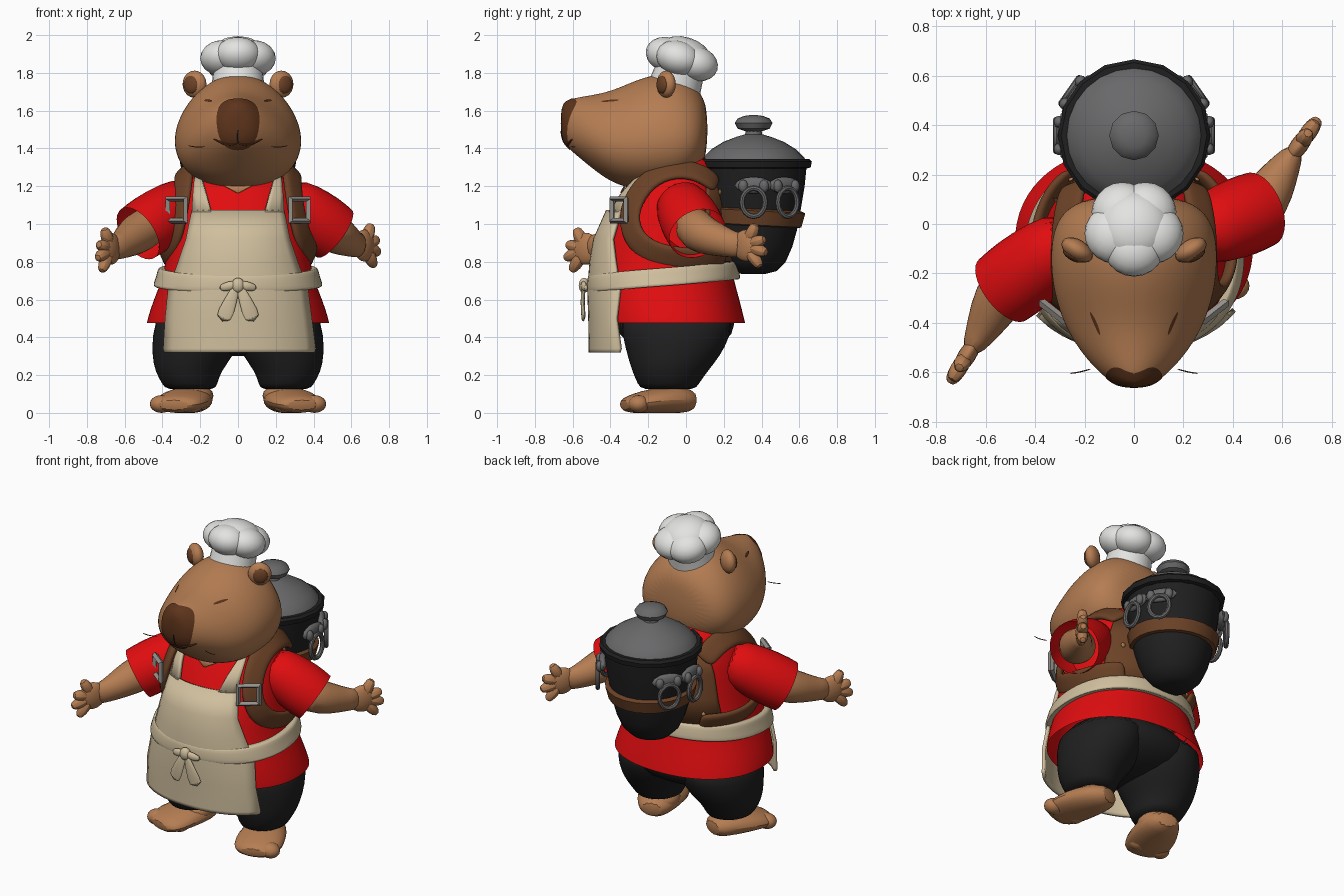
import bpy, bmesh, math
from math import sin, cos, pi, radians
from mathutils import Vector, Matrix
from mathutils.bvhtree import BVHTree

cube = bpy.data.objects.get("Cube")
if cube:
    bpy.data.objects.remove(cube)


def material(name, *rgb):
    m = bpy.data.materials.new(name)
    m.use_nodes = True
    m.diffuse_color = (*rgb, 1)
    m.node_tree.nodes["Principled BSDF"].inputs["Base Color"].default_value = (*rgb, 1)
    return m


FUR = material("tan fur", .46, .205, .085)
DARK = material("dark brown", .11, .034, .011)
LEATHER = material("brown leather", .15, .055, .02)
RED = material("red cloth", .75, .004, .005)
CREAM = material("cream cloth", .63, .52, .34)
BLACK = material("black", .014, .014, .015)
GREY = material("grey metal", .14, .14, .145)
STEEL = material("pale steel", .3, .28, .26)
WHITE = material("white cloth", .77, .77, .76)


def finish(name, bm, mat, sub=0, thick=0, angle=40):
    bmesh.ops.recalc_face_normals(bm, faces=bm.faces)
    me = bpy.data.meshes.new(name)
    bm.to_mesh(me)
    bm.free()
    me.materials.append(mat)
    ob = bpy.data.objects.new(name, me)
    bpy.context.collection.objects.link(ob)
    if thick:
        s = ob.modifiers.new("thickness", 'SOLIDIFY')
        s.thickness, s.offset = thick, 0
    if sub:
        s = ob.modifiers.new("smooth", 'SUBSURF')
        s.levels = s.render_levels = sub
    bpy.ops.object.select_all(action='DESELECT')
    ob.select_set(True)
    bpy.context.view_layer.objects.active = ob
    bpy.ops.object.shade_smooth_by_angle(angle=radians(angle))
    return ob


def loft(name, rings, mat, caps=(True, True), closed=True, sub=1, thick=0, loop=False):
    bm = bmesh.new()
    vs = [[bm.verts.new(p) for p in r] for r in rings]
    n = len(vs[0])
    pairs = list(zip(vs, vs[1:])) + ([(vs[-1], vs[0])] if loop else [])
    for a, b in pairs:
        for i in range(n if closed else n - 1):
            j = (i + 1) % n
            bm.faces.new((a[i], a[j], b[j], b[i]))
    for on, r in zip(caps, (vs[0], vs[-1])):
        if on and closed and not loop:
            bm.faces.new(r)
    return finish(name, bm, mat, sub, thick)


def tube(name, path, radii, mat, caps=(True, True), n=12, sub=1):
    pts = [Vector(p) for p in path]
    rings = []
    for i, p in enumerate(pts):
        t = (pts[min(i + 1, len(pts) - 1)] - pts[max(i - 1, 0)]).normalized()
        s = t.cross(Vector((0, 0, 1)) if abs(t.z) < .95 else Vector((0, 1, 0))).normalized()
        u = s.cross(t)
        a, b = radii[i] if isinstance(radii[i], tuple) else (radii[i],) * 2
        rings.append([p + s * a * cos(k * 2 * pi / n) + u * b * sin(k * 2 * pi / n) for k in range(n)])
    return loft(name, rings, mat, caps, sub=sub)


def ball(name, loc, r, mat, rot=Matrix(), seg=20):
    bm = bmesh.new()
    m = Matrix.Translation(loc) @ rot.to_4x4() @ Matrix.Diagonal((*r, 1))
    bmesh.ops.create_uvsphere(bm, u_segments=seg, v_segments=seg // 2, radius=1, matrix=m)
    return finish(name, bm, mat, angle=60)


def lathe(name, profile, mat, m, n=24):
    rings = [[m @ Vector((r * cos(k * 2 * pi / n), r * sin(k * 2 * pi / n), z)) for k in range(n)] for r, z in profile]
    return loft(name, rings, mat, sub=0)


# Torso: z, half width, front, back
TORSO = [(.475, .485, -.48, .315), (.49, .483, -.482, .312), (.6, .45, -.49, .285), (.72, .395, -.485, .25),
         (.9, .37, -.465, .22), (1.05, .35, -.4, .21), (1.2, .325, -.32, .19), (1.3, .26, -.25, .155),
         (1.365, .19, -.15, .14)]


def section(z):
    z = min(max(z, TORSO[0][0]), TORSO[-1][0])
    for a, b in zip(TORSO, TORSO[1:]):
        if z <= b[0]:
            f = (z - a[0]) / (b[0] - a[0])
            return [p + (q - p) * f for p, q in zip(a, b)][1:]


def around(a, z, off=0):
    w, f, b = section(z)
    e = 2 / 2.2
    sx, sy = math.copysign(abs(cos(a)) ** e, cos(a)), math.copysign(abs(sin(a)) ** e, sin(a))
    return Vector(((w + off) * sx, (f + b) / 2 + ((b - f) / 2 + off) * sy, z))


def surface_y(x, z, side, off):
    w, f, b = section(z)
    k = max(0, 1 - min(1, abs(x) / w) ** 2.2) ** (1 / 2.2)
    return (f + b) / 2 + side * ((b - f) / 2 * k + off)


def shell(name, rows, mat, side=-1, off=.025, thick=.02, n=16):
    rings = []
    for z, x0, x1 in rows:
        xs = [x0 + (x1 - x0) * i / n for i in range(n + 1)]
        rings.append([(x, surface_y(x, z, side, off), z) for x in xs])
    return loft(name, rings, mat, closed=False, sub=0, thick=thick)


ANG = [k * 2 * pi / 32 for k in range(32)]
loft("shirt", [[around(a, s[0]) for a in ANG] for s in TORSO], RED, (False, True))
shell("neck_opening", [(1.165, -.005, .005), (1.2, -.07, .07), (1.235, -.13, .13), (1.27, -.15, .15)],
      FUR, off=.006, thick=.008)

# Apron, straps, waist tie and bow
shell("apron", [(.32, -.385, .4), (.34, -.39, .405), (.5, -.38, .385), (.65, -.365, .365), (.8, -.31, .31),
                (.92, -.27, .27), (1.07, -.24, .24)], CREAM, off=.025)
belt = [(0, -.045), (.03, -.05), (.038, -.04), (.04, 0), (.038, .04), (.03, .05), (0, .045)]
loft("waist_tie", [[around(a, .72 + .035 * sin(a) + dz, off) for a in ANG] for off, dz in belt], CREAM, (False, False))
ball("bow_knot", (0, -.54, .675), (.035, .028, .04), CREAM)
for s in (-1, 1):
    shell("apron_strap", [(z, s * a, s * b) for z, a, b in
                          ((1.06, .14, .24), (1.15, .165, .235), (1.27, .2, .225))], CREAM, off=.025, n=4)
    tube("bow_tail", [(s * .005, -.54, .68), (s * .04, -.55, .59), (s * .085, -.54, .48)],
         [(.012, .02), (.012, .035), (.01, .055)], CREAM)
    tube("bow_loop", [(0, -.54, .685), (s * .05, -.545, .67), (s * .1, -.525, .66)],
         [(.015, .015), (.02, .03), (.01, .015)], CREAM)

# Leather back panels, shoulder straps, buckles
STRAP = [(.24, .17, 1.2), (.265, .08, 1.275), (.285, -.06, 1.3), (.285, -.21, 1.24), (.305, -.31, 1.08),
         (.34, -.29, .93), (.385, -.18, .84), (.385, -.02, .81), (.33, .13, .81), (.24, .21, .82)]
for s in (-1, 1):
    shell("vest_back", [(z, s * a, s * b) for z, a, b in
                        ((.8, .1, .33), (.95, .11, .3), (1.1, .12, .28), (1.25, .12, .23))], LEATHER, 1, .014)
    pts = [Vector((s * x, y, z)) for x, y, z in STRAP]
    ribs = []
    for i, p in enumerate(pts):
        t = (pts[min(i + 1, len(pts) - 1)] - pts[max(i - 1, 0)]).normalized()
        side = t.cross(p - Vector((0, -.1, 1))).normalized()
        ribs.append([p + side * .07 * k for k in (-1, 0, 1)])
    loft("shoulder_strap", ribs, LEATHER, closed=False, sub=2, thick=.045)
    frame = Matrix.Translation((s * .325, -.355, 1.075)) @ Matrix.Rotation(s * radians(38), 4, 'Z')
    bars = []
    for k in range(4):
        c = Vector((cos(pi / 4 + k * pi / 2) * .085, 0, sin(pi / 4 + k * pi / 2) * .082))
        d = c.normalized() * .02
        bars.append([frame @ q for q in (c - d, c + Vector((0, .018, 0)), c + d, c - Vector((0, .018, 0)))])
    loft("buckle", bars, STEEL, sub=0, loop=True)
    for x, z in ((.25, .86), (.23, 1.02), (.19, 1.17)):
        ball("vest_stud", (s * x, surface_y(x, z, 1, .026), z), (.016, .01, .016), FUR, seg=8)

# Trousers and feet
LEG = [(.12, .25, .13, -.235, .05), (.15, .255, .145, -.255, .065), (.22, .265, .175, -.285, .115),
       (.3, .24, .215, -.31, .18), (.4, .22, .235, -.335, .235), (.56, .2, .23, -.36, .265)]
ball("trouser_seat", (0, -.055, .47), (.42, .31, .17), BLACK)
for s in (-1, 1):
    loft("trouser_leg", [[(s * (c + w * cos(a)), (f + b) / 2 + (b - f) / 2 * sin(a), z) for a in ANG]
                         for z, c, w, f, b in LEG], BLACK)
    tube("foot", [(s * .215, .055, .06), (s * .235, -.02, .07), (s * .27, -.12, .07), (s * .305, -.22, .058),
                  (s * .33, -.3, .045), (s * .34, -.335, .04)],
         [(.07, .05), (.115, .075), (.145, .075), (.155, .062), (.135, .048), (.09, .03)], FUR)
    ball("ankle", (s * .245, -.09, .09), (.115, .12, .07), FUR)
    for x, y in ((.245, -.255), (.33, -.275), (.405, -.25)):
        ball("toe", (s * x, y, .047), (.062, .055, .047), FUR)

# Arms: open sleeve, forearm, hand with spread fingers
ARMS = {"left": ((.24, -.05, 1.15), (.51, .06, .95), (.62, .25, .89), (.745, .425, .88)),
        "right": ((-.24, -.04, 1.15), (-.53, -.265, .95), (-.63, -.46, .88), (-.75, -.65, .85))}
for side, joints in ARMS.items():
    sh, el, wr, tip = map(Vector, joints)
    tube(side + "_sleeve", [sh, sh.lerp(el, .35), sh.lerp(el, .75), el], [.12, .155, .168, .16], RED, (True, False), 16)
    tube(side + "_forearm", [sh.lerp(el, .6), el, el.lerp(wr, .5), wr, wr.lerp(tip, .3)],
         [.11, .115, .095, (.06, .07), (.038, .07)], FUR)
    d = (tip - wr).normalized()
    palm = wr + d * .085
    ball(side + "_palm", palm, (.085, .036, .085), FUR, d.to_track_quat('X', 'Z').to_matrix())
    for deg, length in ((62, .135), (18, .13), (-14, .14), (-50, .145)):
        v = d * cos(radians(deg)) + Vector((0, 0, 1)) * sin(radians(deg))
        tube(side + "_finger", [palm + v * .03, palm + v * length * .75, palm + v * length],
             [.042, .036, .02], FUR, n=8)

# Head: y, half width, bottom, top
HEAD = [(-.66, .05, 1.46, 1.615), (-.635, .1, 1.41, 1.655), (-.57, .17, 1.355, 1.672), (-.48, .24, 1.28, 1.685),
        (-.38, .29, 1.21, 1.71), (-.26, .325, 1.18, 1.765), (-.14, .335, 1.18, 1.8), (-.02, .325, 1.2, 1.785),
        (.07, .27, 1.27, 1.71), (.115, .15, 1.38, 1.62)]
head = loft("head", [[(w * cos(a) * (1 - .17 * sin(a)), y, (b + t) / 2 + (t - b) / 2 * sin(a)) for a in ANG]
                     for y, w, b, t in HEAD], FUR, sub=2)
bpy.context.view_layer.update()
tree = BVHTree.FromObject(head, bpy.context.evaluated_depsgraph_get())


def on_face(x, z, lift=.004):
    hit, normal = tree.ray_cast(Vector((x, -2, z)), Vector((0, 1, 0)))[:2]
    return hit + normal * lift if hit else Vector((x, -.5, z))


def face_patch(name, cx, cz, rx, rz, tilt=0, flare=0, power=1):
    rings = []
    for r in (.02, .2, .4, .6, .8, .9, 1):
        ring = []
        for a in ANG:
            c, s = (math.copysign(abs(v) ** power, v) for v in (cos(a), sin(a)))
            x, z = r * rx * c * (1 + flare * s), r * rz * s
            ring.append(on_face(cx + x * cos(tilt) - z * sin(tilt), cz + x * sin(tilt) + z * cos(tilt)))
        rings.append(ring)
    loft(name, rings, DARK, (True, False), sub=0)


face_patch("nose", 0, 1.527, .11, .134, flare=.1, power=.8)
tube("mouth_crease", [on_face(0, z) for z in (1.5, 1.46, 1.425)], [.005] * 3, BLACK, n=6)
for s in (-1, 1):
    face_patch("eye", s * .155, 1.65, .021, .006, s * .1)
    tube("mouth", [on_face(s * x, z) for x, z in ((0, 1.43), (.04, 1.418), (.085, 1.43), (.13, 1.452))],
         [.004, .008, .009, .004], DARK, n=6)
    tube("whisker", [(s * .17, -.585, 1.41), (s * .22, -.6, 1.405), (s * .265, -.605, 1.415)], [.003] * 3, DARK, n=6)
    turn = Matrix.Rotation(s * radians(32), 3, 'Z')
    ball("ear", (s * .23, -.105, 1.74), (.07, .042, .072), FUR, turn)
    ball("ear_inner", Vector((s * .235, -.105, 1.738)) + turn @ Vector((0, -.026, 0)), (.045, .02, .048), LEATHER, turn)

# Chef hat, tipped backwards
hat = Matrix.Translation((0, -.012, 1.88)) @ Matrix.Rotation(radians(-17), 4, 'X')
lathe("hat_band", [(.14, -.16), (.132, -.08), (.128, 0)], WHITE, hat)
ball("hat_crown", hat @ Vector((0, 0, .01)), (.15, .15, .1), WHITE, hat.to_3x3())
for k in range(5):
    a = k * 2 * pi / 5 - pi / 2
    ball("hat_puff", hat @ Vector((.088 * cos(a), .088 * sin(a), -.01)), (.122, .116, .092), WHITE,
         hat.to_3x3() @ Matrix.Rotation(a + pi / 2, 3, 'Z'))

# Cooking pot carried on the back
pot = Matrix.Translation((0, .358, 0))
lathe("pot_body", [(.06, .735), (.12, .75), (.17, .8), (.205, .88), (.23, .97), (.25, 1.08), (.27, 1.2), (.28, 1.3)],
      BLACK, pot)
lathe("pot_rim", [(.27, 1.29), (.302, 1.3), (.308, 1.33), (.295, 1.345), (.25, 1.345)], BLACK, pot, 16)
lathe("pot_lid", [(.275, 1.335), (.27, 1.35), (.225, 1.395), (.16, 1.435), (.09, 1.462), (.045, 1.475), (.04, 1.505)],
      GREY, pot)
lathe("lid_knob", [(.04, 1.49), (.085, 1.505), (.1, 1.535), (.085, 1.558), (.05, 1.572), (.015, 1.577)], GREY, pot, 12)
lathe("pot_strap", [(.235, .99), (.255, .995), (.272, 1.07), (.25, 1.08)], LEATHER,
      pot @ Matrix.Translation((0, 0, 1.035)) @ Matrix.Rotation(radians(-3), 4, 'X') @ Matrix.Translation((0, 0, -1.035)))
for deg in (0, 35, 145, 180):
    m = pot @ Matrix.Rotation(radians(deg), 4, 'Z') @ Matrix.Translation((.284, 0, 1.205))
    rot = m.to_3x3()
    ball("handle_plate", m.translation, (.025, .1, .045), GREY, rot, 12)
    for s in (-1, 1):
        ball("handle_lug", m @ Vector((.02, s * .055, -.005)), (.022, .026, .035), GREY, rot, 10)
    ring = [[m @ Vector((.03 + .014 * cos(b), (.062 + .014 * sin(b)) * cos(a), -.09 + (.075 + .014 * sin(b)) * sin(a)))
             for b in ANG[::4]] for a in ANG[::2]]
    loft("handle_ring", ring, GREY, sub=0, loop=True)
